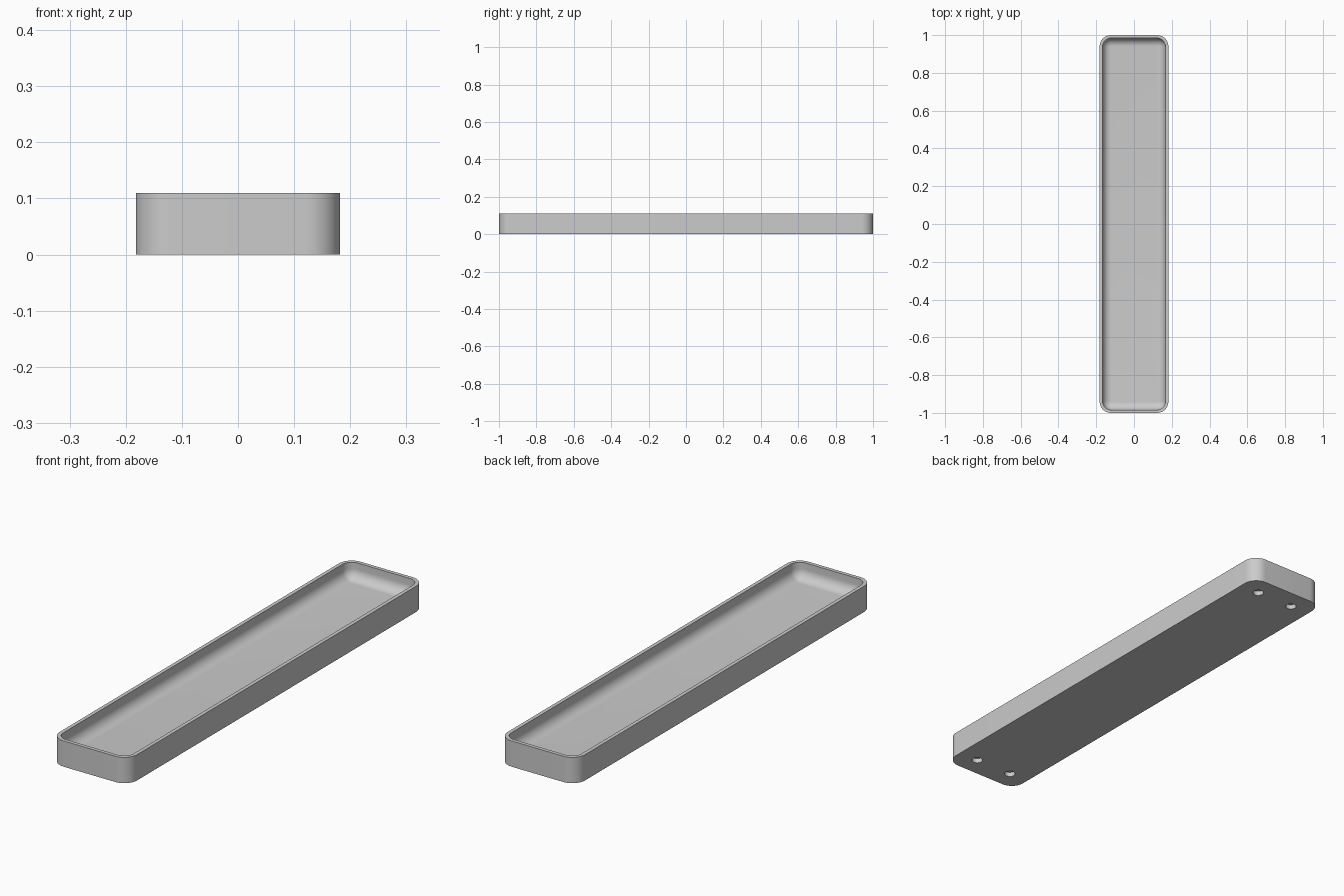
import bpy, bmesh
from math import pi, sin, cos, radians

cube = bpy.data.objects.get("Cube")
if cube:
    bpy.data.objects.remove(cube)

HALF_W, HALF_L, HEIGHT = 0.182, 1.0, 0.11
CORNER, WALL, FLOOR, FILLET = 0.06, 0.016, 0.04, 0.043
ARC, STEPS = 12, 10

grey = bpy.data.materials.new("plain grey")
grey.use_nodes = True
colour = (0.6, 0.6, 0.6, 1)
grey.diffuse_color = colour
grey.node_tree.nodes["Principled BSDF"].inputs["Base Color"].default_value = colour


def ring(bm, inset, z):
    """Rounded rectangle of vertices, inset from the outer outline."""
    r = CORNER - inset
    verts = []
    for i, (sx, sy) in enumerate([(1, 1), (-1, 1), (-1, -1), (1, -1)]):
        for k in range(ARC + 1):
            a = (i + k / ARC) * pi / 2
            verts.append(bm.verts.new((sx * (HALF_W - CORNER) + r * cos(a),
                                       sy * (HALF_L - CORNER) + r * sin(a), z)))
    return verts


# Tray: outer wall, rim, inner wall and rounded transition to the floor
profile = [(0, 0), (0, HEIGHT), (WALL, HEIGHT)]
for k in range(STEPS + 1):
    a = k / STEPS * pi / 2
    profile.append((WALL + FILLET * (1 - cos(a)), FLOOR + FILLET * (1 - sin(a))))

bm = bmesh.new()
rings = [ring(bm, d, z) for d, z in profile]
for low, high in zip(rings, rings[1:]):
    n = len(low)
    for i in range(n):
        j = (i + 1) % n
        bm.faces.new((low[i], low[j], high[j], high[i]))
bm.faces.new(rings[0][::-1])
bm.faces.new(rings[-1])
bmesh.ops.recalc_face_normals(bm, faces=bm.faces)
mesh = bpy.data.meshes.new("tray")
bm.to_mesh(mesh)
bm.free()
mesh.materials.append(grey)
tray = bpy.data.objects.new("tray", mesh)
bpy.context.collection.objects.link(tray)

# Four shallow round sockets in the underside
HOLE_X, HOLE_Y, HOLE_R, HOLE_DEPTH = 0.089, 0.914, 0.022, 0.02
for sx in (-1, 1):
    for sy in (-1, 1):
        bpy.ops.mesh.primitive_cylinder_add(vertices=32, radius=HOLE_R, depth=2 * HOLE_DEPTH,
                                            location=(sx * HOLE_X, sy * HOLE_Y, 0))
        cutter = bpy.context.object
        cutter.name = "socket_cutter"
        cutter.hide_render = True
        cutter.data.materials.append(grey)
        cut = tray.modifiers.new("socket", 'BOOLEAN')
        cut.operation = 'DIFFERENCE'
        cut.solver = 'EXACT'
        cut.object = cutter
        bpy.context.view_layer.objects.active = tray
        bpy.ops.object.modifier_apply(modifier=cut.name)
        bpy.data.objects.remove(cutter)

# Smooth rounded surfaces, crisp rim and base edges
bpy.ops.object.select_all(action='DESELECT')
tray.select_set(True)
bpy.context.view_layer.objects.active = tray
bpy.ops.object.shade_smooth_by_angle(angle=radians(30))
